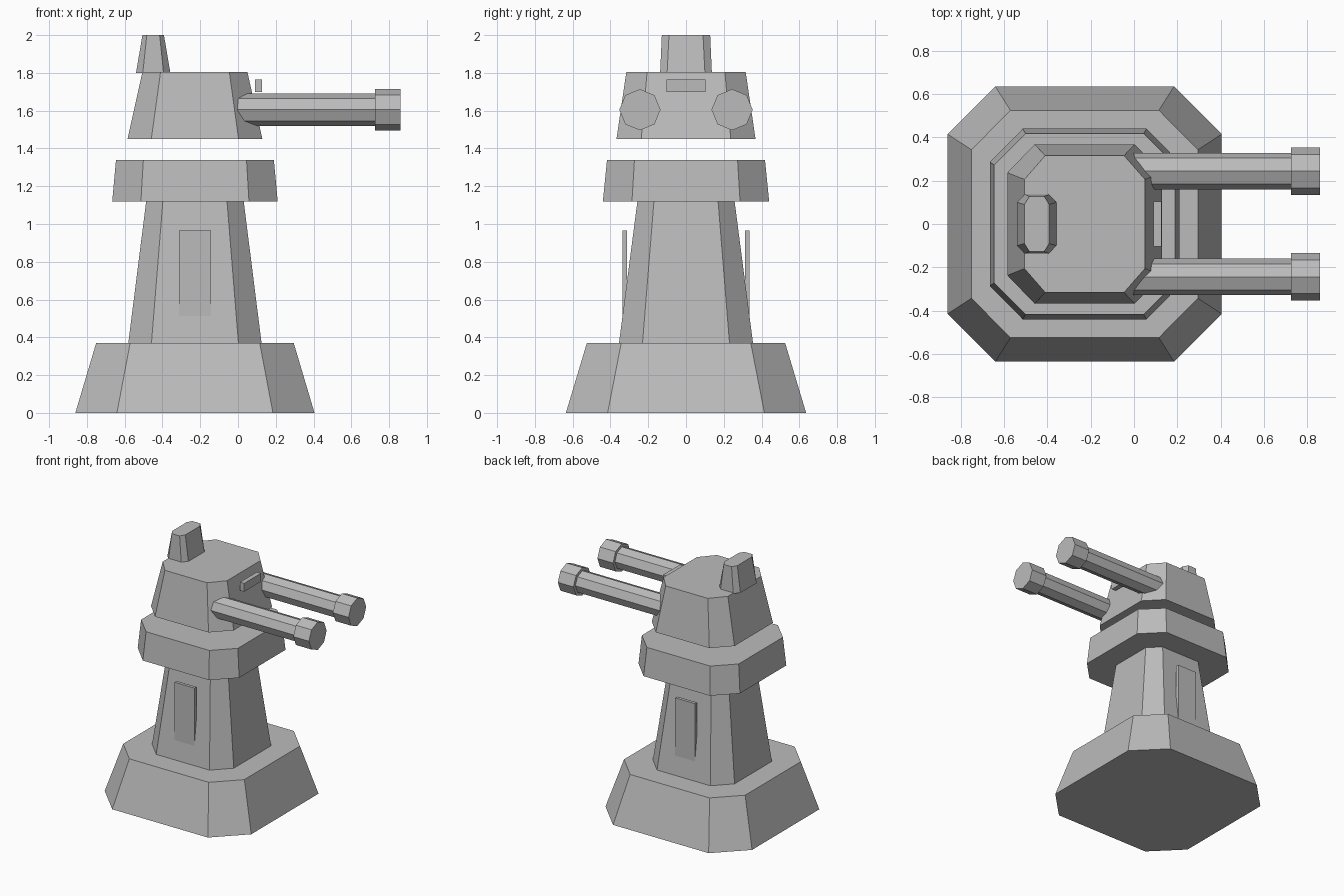
import bpy
import bmesh
from math import pi

cube = bpy.data.objects.get("Cube")
if cube:
    bpy.data.objects.remove(cube, do_unlink=True)

grey = bpy.data.materials.new("plain grey")
grey.use_nodes = True
grey.diffuse_color = (0.5, 0.5, 0.5, 1)
grey.node_tree.nodes["Principled BSDF"].inputs["Base Color"].default_value = (0.5, 0.5, 0.5, 1)


def finish(name, bm):
    bmesh.ops.recalc_face_normals(bm, faces=bm.faces)
    mesh = bpy.data.meshes.new(name)
    bm.to_mesh(mesh)
    bm.free()
    mesh.materials.append(grey)
    obj = bpy.data.objects.new(name, mesh)
    bpy.context.collection.objects.link(obj)
    return obj


def tapered_block(name, cx, bottom, top):
    """Chamfered block; each end is (z, half x, half y, flat half x, flat half y)."""
    bm = bmesh.new()
    rings = []
    for z, hx, hy, fx, fy in (bottom, top):
        outline = [(hx, -fy), (hx, fy), (fx, hy), (-fx, hy),
                   (-hx, fy), (-hx, -fy), (-fx, -hy), (fx, -hy)]
        rings.append([bm.verts.new((cx + x, y, z)) for x, y in outline])
    low, high = rings
    bm.faces.new(low[::-1])
    bm.faces.new(high)
    for i in range(8):
        j = (i + 1) % 8
        bm.faces.new((low[i], low[j], high[j], high[i]))
    return finish(name, bm)


def box(name, lo, hi):
    bm = bmesh.new()
    bmesh.ops.create_cube(bm, size=1)
    for v in bm.verts:
        v.co = [(a + b) / 2 + c * (b - a) for a, b, c in zip(lo, hi, v.co)]
    return finish(name, bm)


def octagon_tube(name, x0, x1, y, radius):
    bm = bmesh.new()
    bmesh.ops.create_cone(bm, cap_ends=True, segments=8, radius1=radius,
                          radius2=radius, depth=x1 - x0)
    obj = finish(name, bm)
    obj.rotation_euler.y = pi / 2
    obj.location = ((x0 + x1) / 2, y, 1.605)
    return obj


# Tower stages
tapered_block("base", -0.228, (0, 0.633, 0.636, 0.413, 0.415), (0.37, 0.523, 0.525, 0.343, 0.343))
tapered_block("shaft", -0.228, (0.36, 0.354, 0.356, 0.231, 0.231), (1.13, 0.257, 0.256, 0.169, 0.169))
tapered_block("collar", -0.228, (1.12, 0.438, 0.44, 0.286, 0.286), (1.34, 0.418, 0.418, 0.273, 0.273))

# Gun head and the hatch on its roof
tapered_block("gun_head", -0.228, (1.45, 0.357, 0.368, 0.231, 0.237), (1.805, 0.278, 0.316, 0.182, 0.206))
tapered_block("roof_hatch", -0.449, (1.8, 0.091, 0.137, 0.055, 0.1), (2, 0.057, 0.128, 0.034, 0.09))

# Sight plate
box("sight_plate", (0.09, -0.104, 1.7), (0.126, 0.104, 1.765))

# Twin guns and side panels
for side, s in (("left", 1), ("right", -1)):
    octagon_tube(f"barrel_{side}", -0.06, 0.74, s * 0.244, 0.085)
    octagon_tube(f"muzzle_{side}", 0.725, 0.86, s * 0.244, 0.109)
for end, s in (("front", -1), ("back", 1)):
    inner, outer = sorted((s * 0.312, s * 0.336))
    box(f"panel_{end}", (-0.312, inner, 0.5), (-0.142, outer, 0.965))
